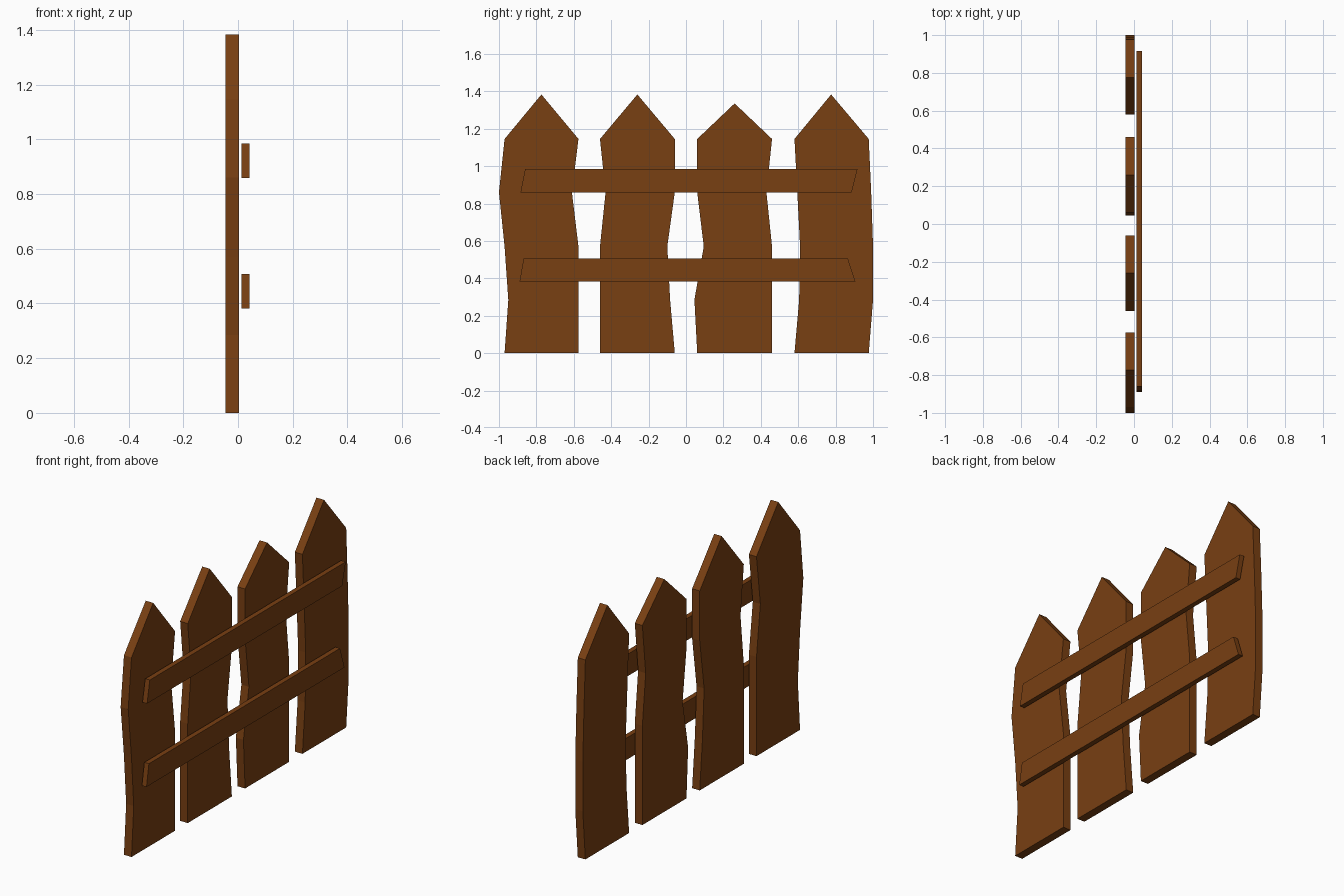
import bpy
import bmesh

if "Cube" in bpy.data.objects:
    bpy.data.objects.remove(bpy.data.objects["Cube"])

wood = bpy.data.materials.new("brown_wood")
wood.diffuse_color = (0.19, 0.05, 0.006, 1)
wood.use_nodes = True
wood.node_tree.nodes["Principled BSDF"].inputs["Base Color"].default_value = wood.diffuse_color


def board(name, outline, x0, x1):
    """Extrude a (y, z) outline from x0 to x1."""
    bm = bmesh.new()
    face = bm.faces.new([bm.verts.new((x0, y, z)) for y, z in outline])
    ext = bmesh.ops.extrude_face_region(bm, geom=[face])
    verts = [v for v in ext["geom"] if isinstance(v, bmesh.types.BMVert)]
    bmesh.ops.translate(bm, verts=verts, vec=(x1 - x0, 0, 0))
    bmesh.ops.recalc_face_normals(bm, faces=bm.faces)
    mesh = bpy.data.meshes.new(name)
    bm.to_mesh(mesh)
    bm.free()
    mesh.materials.append(wood)
    obj = bpy.data.objects.new(name, mesh)
    bpy.context.collection.objects.link(obj)
    return obj


# Pickets: left and right edge at five heights, plus a pointed tip
levels = [0, 0.285, 0.57, 0.86, 1.145]
pickets = [
    ([-0.97, -0.95, -0.97, -1.0, -0.97], [-0.575, -0.575, -0.575, -0.61, -0.575], (-0.773, 1.383)),
    ([-0.46, -0.46, -0.46, -0.43, -0.46], [-0.06, -0.085, -0.10, -0.06, -0.06], (-0.26, 1.383)),
    ([0.06, 0.045, 0.095, 0.06, 0.06], [0.46, 0.46, 0.46, 0.43, 0.46], (0.26, 1.335)),
    ([0.58, 0.605, 0.61, 0.595, 0.58], [0.977, 1.0, 1.0, 0.99, 0.977], (0.776, 1.383)),
]
for i, (left, right, tip) in enumerate(pickets, 1):
    outline = list(zip(right, levels)) + [tip] + list(zip(left, levels))[::-1]
    board(f"picket_{i}", outline, -0.045, 0.003)

# Cross rails with slanted ends
board("upper_rail", [(-0.885, 0.858), (0.885, 0.858), (0.917, 0.984), (-0.86, 0.984)], 0.013, 0.042)
board("lower_rail", [(-0.89, 0.382), (0.906, 0.382), (0.865, 0.507), (-0.868, 0.507)], 0.013, 0.042)
